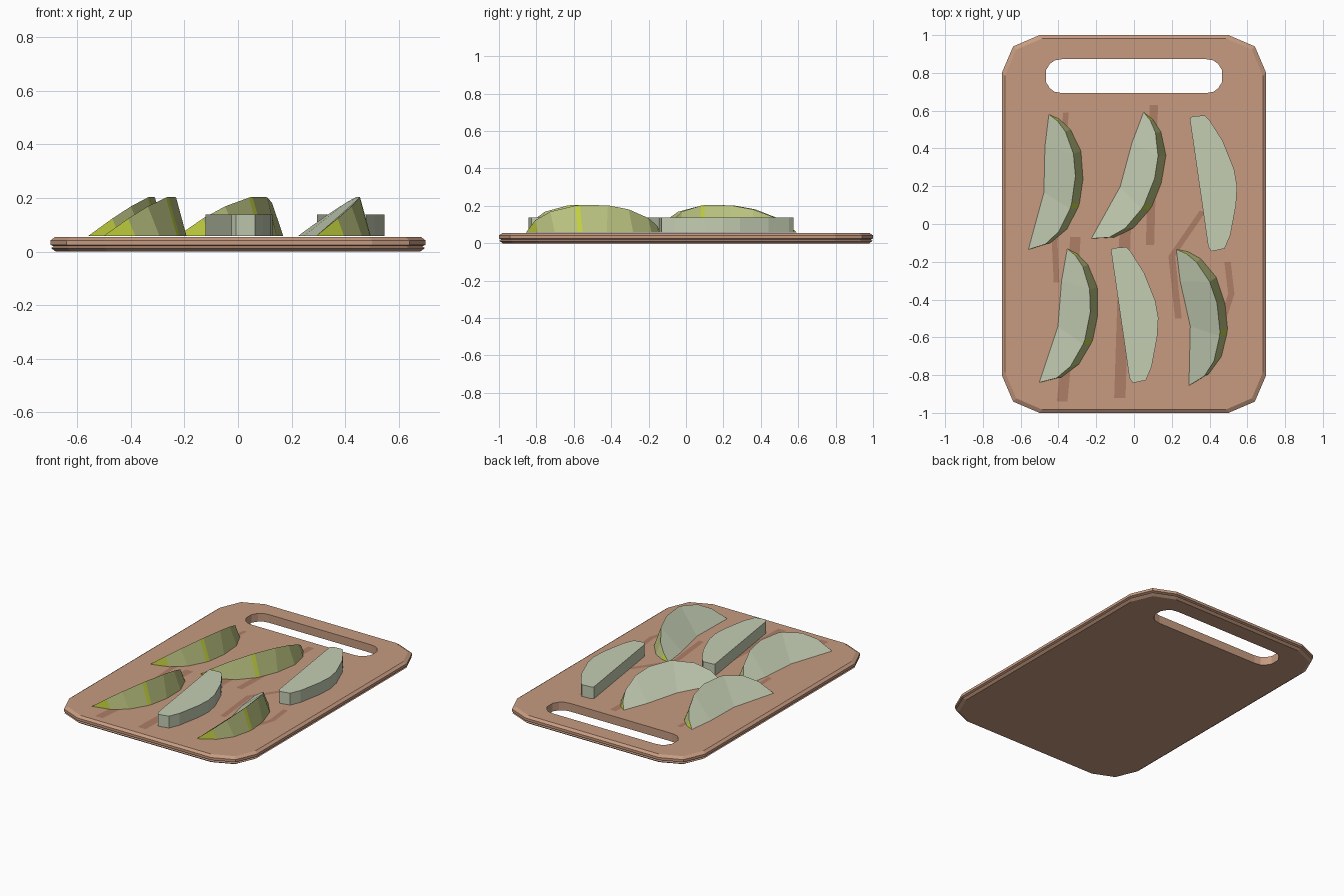
import bpy, bmesh, math
from mathutils import Matrix

if "Cube" in bpy.data.objects:
    bpy.data.objects.remove(bpy.data.objects["Cube"])


def mat(name, r, g, b):
    m = bpy.data.materials.new(name)
    m.diffuse_color = (r, g, b, 1)
    m.use_nodes = True
    m.node_tree.nodes["Principled BSDF"].inputs["Base Color"].default_value = m.diffuse_color
    return m


WOOD = mat("wood", 0.57, 0.33, 0.22)
MARK = mat("cut_mark", 0.43, 0.21, 0.135)
FLESH = mat("flesh", 0.55, 0.61, 0.45)
SKIN = mat("skin", 0.50, 0.55, 0.22)
STREAK = mat("streak", 0.56, 0.66, 0.05)


def make(name, verts, faces, mats, index=None):
    me = bpy.data.meshes.new(name)
    me.from_pydata(verts, [], faces)
    for m in mats:
        me.materials.append(m)
    if index:
        for p, i in zip(me.polygons, index):
            p.material_index = i
    bm = bmesh.new()
    bm.from_mesh(me)
    bmesh.ops.recalc_face_normals(bm, faces=bm.faces)
    bm.to_mesh(me)
    bm.free()
    ob = bpy.data.objects.new(name, me)
    bpy.context.collection.objects.link(ob)
    return ob


def loft(name, rings, mats):
    n = len(rings[0])
    faces = [tuple(range(n)), tuple(range((len(rings) - 1) * n, len(rings) * n))]
    for r in range(len(rings) - 1):
        for i in range(n):
            j = (i + 1) % n
            faces.append((r * n + i, r * n + j, (r + 1) * n + j, (r + 1) * n + i))
    return make(name, [v for ring in rings for v in ring], faces, mats)


def four_way(q):
    """Mirror a quarter outline around both axes."""
    a = q + [(-x, y) for x, y in reversed(q)]
    b = a + [(-x, -y) for x, y in a]
    out = []
    for p in b:
        if p not in out:
            out.append(p)
    return out


# Board: clipped-corner outline stacked into a bevelled edge
outline = four_way([(0.7, 0.8), (0.64, 0.94), (0.5, 1.0)])
edge = [(0.02, 0.0), (0.003, 0.013), (0.012, 0.02), (0.0, 0.025), (0.0, 0.042), (0.018, 0.055)]
board = loft("cutting_board",
             [[(x * (1 - d / 0.7), y * (1 - d), z) for x, y in outline] for d, z in edge], [WOOD])

# Handle slot
slot = four_way([(0.467, 0.03), (0.445, 0.065), (0.42, 0.083), (0.38, 0.09)])
cutter = loft("slot_cutter", [[(x, y + 0.783, z) for x, y in slot] for z in (-0.1, 0.2)], [WOOD])
cutter.hide_render = True
cutter.hide_viewport = True
mod = board.modifiers.new("slot", 'BOOLEAN')
mod.operation = 'DIFFERENCE'
mod.solver = 'EXACT'
mod.object = cutter

# Knife marks on the board
marks = [
    [(-0.36, 0.59), (-0.42, -0.1), (-0.41, -0.31)],
    [(-0.31, -0.07), (-0.34, -0.5), (-0.38, -0.94)],
    [(0.105, 0.63), (0.085, -0.11)],
    [(-0.045, 0.02), (-0.075, -0.92)],
    [(0.365, 0.07), (0.2, -0.17), (0.235, -0.5)],
    [(0.495, -0.2), (0.515, -0.37), (0.44, -0.6)],
]
widths = [0.015, 0.028, 0.022, 0.03, 0.018, 0.017]
for path, w in zip(marks, widths):
    v = [(x + s * w, y, 0.0565) for x, y in path for s in (-1, 1)]
    f = [(2 * i, 2 * i + 1, 2 * i + 3, 2 * i + 2) for i in range(len(path) - 1)]
    make("knife_mark", v, f, [MARK])

# Fruit wedges: flat base, tilted cut face and an arched skin between them
UP = [(0.05, 0.335), (0.1, 0.285), (0.16, 0.175), (0.188, 0.06), (0.19, -0.09),
      (0.186, -0.115), (0.144, -0.245), (0.085, -0.32)]
LOW = [(0.06, 0.345), (0.125, 0.3), (0.197, 0.195), (0.23, 0.05), (0.231, -0.08),
       (0.226, -0.105), (0.185, -0.225), (0.11, -0.31)]
INNER = [(0, 0.362), (0.005, 0.19), (0.036, -0.05), (0, -0.362)]
Z0 = 0.058


def wedge(top, bottom):
    n = len(UP)
    verts = [(x, y, Z0) for x, y in INNER]
    verts += [(x, y, Z0 + 0.77 * x) for x, y in UP]
    verts += [(x, y, Z0) for x, y in LOW]
    u = [4 + i for i in range(n)]
    lo = [4 + n + i for i in range(n)]
    faces, idx = [], []
    for a in (u, lo):                       # cut faces
        faces += [(0, a[0], a[1], a[2], 1), (1, *a[2:6], 2), (2, *a[5:], 3)]
        idx += [0, 0, 0]
    for i in range(n - 1):                  # skin with a bright streak
        faces.append((u[i], u[i + 1], lo[i + 1], lo[i]))
        idx.append(2 if i == 4 else 1)
    faces += [(0, u[0], lo[0]), (3, u[-1], lo[-1])]
    idx += [2, 2]
    ob = make("fruit_wedge", verts, faces, [FLESH, SKIN, STREAK], idx)
    dx, dy = top[0] - bottom[0], top[1] - bottom[1]
    ob.data.transform(Matrix.Translation(((top[0] + bottom[0]) / 2, (top[1] + bottom[1]) / 2, 0))
                      @ Matrix.Rotation(-math.atan2(dx, dy), 4, 'Z'))


for t, b in [((-0.45, 0.585), (-0.56, -0.14)), ((0.05, 0.59), (-0.225, -0.075)),
             ((-0.355, -0.14), (-0.5, -0.83)), ((0.225, -0.145), (0.29, -0.845))]:
    wedge(t, b)

# Slices lying flat
SLICE = [(0.295, 0.56), (0.31, 0.57), (0.375, 0.575), (0.40, 0.55), (0.47, 0.44), (0.53, 0.29),
         (0.546, 0.2), (0.54, 0.1), (0.51, -0.06), (0.48, -0.13), (0.41, -0.145), (0.393, -0.12)]
for dx, dy in [(0, 0), (-0.417, -0.697)]:
    loft("fruit_slice", [[(x + dx, y + dy, z) for x, y in SLICE] for z in (Z0, 0.138)], [FLESH])
